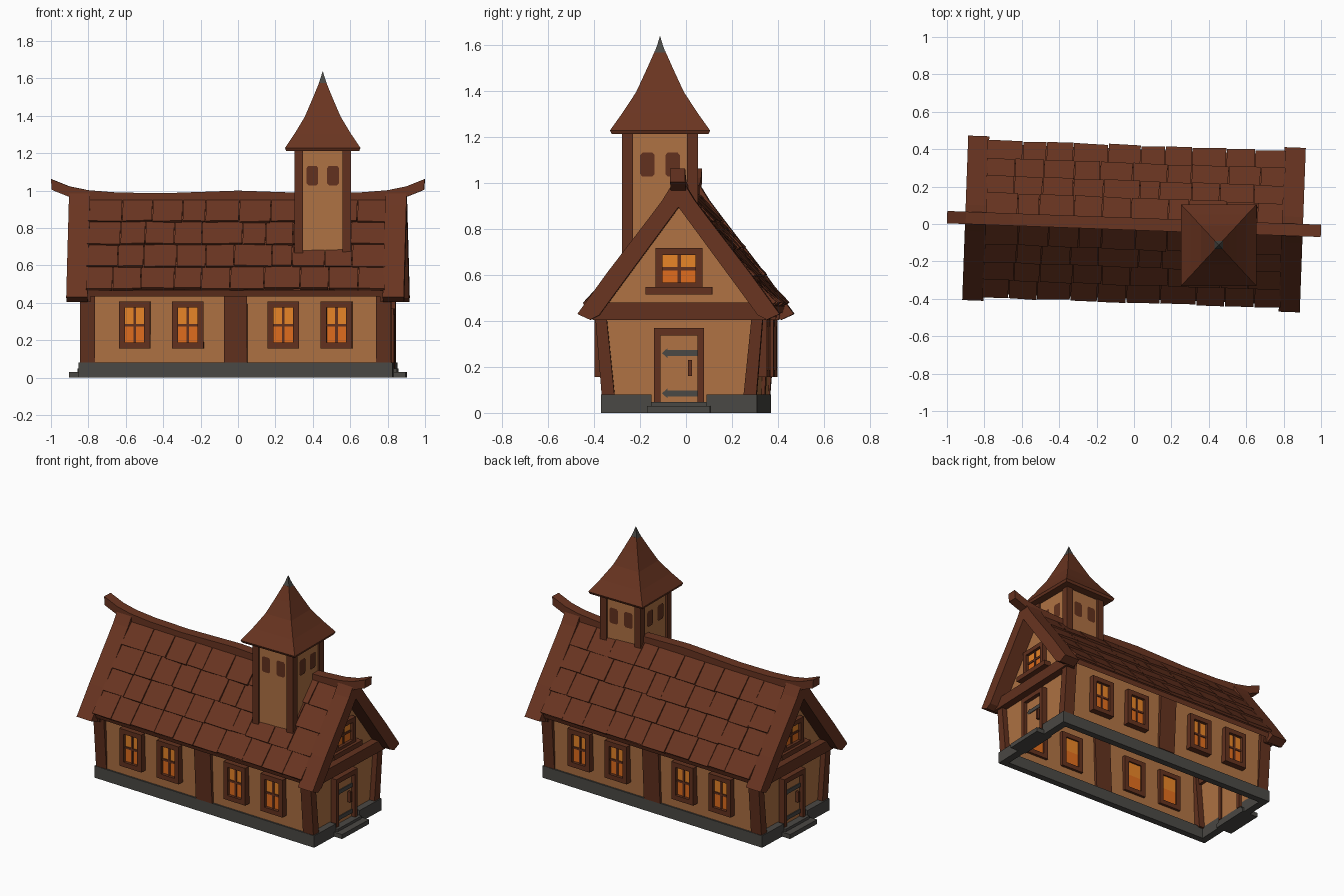
import bpy, bmesh, math, random
from mathutils import Matrix, Vector

if "Cube" in bpy.data.objects:
    bpy.data.objects.remove(bpy.data.objects["Cube"])

random.seed(4)
COLOURS = {
    "plaster": (0.43, 0.168, 0.056), "timber": (0.122, 0.031, 0.013),
    "roof_brown": (0.142, 0.035, 0.015), "stone": (0.068, 0.065, 0.058),
    "amber_glass": (0.80, 0.23, 0.020), "orange_glass": (0.74, 0.15, 0.012),
}
MATS = {}
for n, c in COLOURS.items():
    MATS[n] = bpy.data.materials.new(n)
    MATS[n].diffuse_color = (*c, 1)

I = Matrix.Identity(4)
TURN = Matrix.Rotation(math.radians(-2.1), 4, 'Z')   # the house sits slightly askew
HALF = Matrix.Rotation(math.pi, 4, 'Z')
ENDS = (I, HALF)                                     # repeat on the opposite side
parts = {}


def add(name, mat, verts, faces, M=I, turn=True):
    bm, _ = parts.setdefault(name, (bmesh.new(), mat))
    T = (TURN if turn else I) @ M
    vs = [bm.verts.new(T @ Vector(v)) for v in verts]
    for f in faces:
        bm.faces.new([vs[i] for i in f])


HEX = [(0, 1, 2, 3), (4, 5, 6, 7), (0, 1, 5, 4), (1, 2, 6, 5), (2, 3, 7, 6), (3, 0, 4, 7)]


def box(name, mat, x, y, z, M=I, turn=True):
    v = [(a, b, c) for c in z for a, b in ((x[0], y[0]), (x[1], y[0]), (x[1], y[1]), (x[0], y[1]))]
    add(name, mat, v, HEX, M, turn)


def prism(name, mat, poly, a, b, M=I, axis='X'):
    """Extrude a closed (y,z) profile along x, or an (x,z) one along y."""
    n = len(poly)
    put = (lambda t, p: (t, p[0], p[1])) if axis == 'X' else (lambda t, p: (p[0], t, p[1]))
    v = [put(t, p) for t in (a, b) for p in poly]
    f = [tuple(range(n)), tuple(range(n, 2 * n))]
    f += [(i, (i + 1) % n, n + (i + 1) % n, n + i) for i in range(n)]
    add(name, mat, v, f, M)


def plane(origin, u, v):
    """Frame whose local axes are right, up and outward on a wall."""
    u, v = Vector(u).normalized(), Vector(v).normalized()
    return Matrix.Translation(origin) @ Matrix((u, v, u.cross(v))).transposed().to_4x4()


def window(M, w, h, t):
    """Timber frame, cross bars and two-tone glass; w and h are half sizes."""
    F = "window_frames"
    for s in (-1, 1):
        box(F, "timber", sorted((s * w, s * (w - t))), (-h, h), (-0.03, 0.03), M)
        box(F, "timber", (-w + t, w - t), sorted((s * h, s * (h - t))), (-0.03, 0.03), M)
    box(F, "timber", (-0.007, 0.007), (-h + t, h - t), (0.008, 0.016), M)
    box(F, "timber", (-w + t, w - t), (-0.007, 0.007), (0.008, 0.016), M)
    box("upper_glass", "amber_glass", (-w + t, w - t), (0, h - t), (-0.02, 0.01), M)
    box("lower_glass", "orange_glass", (-w + t, w - t), (-h + t, 0), (-0.02, 0.01), M)


# plaster shell: long walls and gable ends, open below
WX = 0.795
prof = [(-0.328, 0.03), (-0.345, 0.50), (0, 0.93), (0.345, 0.50), (0.328, 0.03)]
v = [(x, y, z) for x in (-WX, WX) for y, z in prof]
add("walls", "plaster", v, [(0, 1, 2, 3, 4), (5, 6, 7, 8, 9), (0, 1, 6, 5), (3, 4, 9, 8)])

for M in ENDS:
    # stone footing ring with a gap at each door
    box("stone_footing", "stone", (-0.84, 0.84), (-0.34, -0.295), (0, 0.08), M)
    for s in (-1, 1):
        box("stone_footing", "stone", (0.79, 0.84), sorted((s * 0.12, s * 0.295)), (0, 0.08), M)
    box("door_step", "stone", (0.78, 0.90), (-0.137, 0.137), (0, 0.03), M)
    box("door_sill", "stone", (0.78, 0.855), (-0.12, 0.12), (0.03, 0.048), M)

    # timber posts on the long wall
    corner = [(-0.28, 0.07), (-0.336, 0.07), (-0.368, 0.46), (-0.32, 0.46)]
    prism("corner_posts", "timber", corner, 0.752, 0.832, M)
    prism("corner_posts", "timber", corner, -0.832, -0.752, M)
    mid = [(-0.31, 0.08), (-0.345, 0.08), (-0.367, 0.48), (-0.33, 0.48)]
    prism("middle_post", "timber", mid, -0.062, 0.062, M)

    # long wall windows
    for x in (-0.54, -0.255, 0.255, 0.54):
        window(M @ plane((x, -0.345, 0.281), (1, 0, 0), (0, 0, 1)), 0.084, 0.126, 0.032)

    # gable beam, window and sill
    prism("gable_beam", "timber", [(-0.375, 0.405), (0.375, 0.405), (0.385, 0.445), (0.35, 0.48),
                                   (-0.35, 0.48), (-0.385, 0.445)], 0.775, 0.845, M)
    E = M @ plane((WX, 0, 0), (0, 1, 0), (0, 0, 1))
    window(E @ Matrix.Translation((0, 0.627, 0)), 0.102, 0.09, 0.03)
    box("gable_sill", "timber", (-0.145, 0.145), (0.515, 0.548), (-0.01, 0.05), E)

    # door, its frame, strap hinges and handle
    box("door", "plaster", (-0.085, 0.085), (0.04, 0.34), (-0.012, 0.014), E)
    for s in (-1, 1):
        box("door_frame", "timber", sorted((s * 0.108, s * 0.081)), (0.045, 0.37), (-0.02, 0.04), E)
    box("door_frame", "timber", (-0.081, 0.081), (0.337, 0.37), (-0.02, 0.04), E)
    for z in (0.085, 0.26):
        box("door_hinges", "stone", (-0.05, 0.081), (z - 0.013, z + 0.013), (0.012, 0.02), E)
        add("door_hinges", "stone", [(-0.05, z - 0.022, 0.02), (-0.05, z + 0.022, 0.02), (-0.075, z, 0.02)],
            [(0, 1, 2)], E)
    box("door_handle", "timber", (0.04, 0.056), (0.16, 0.23), (0.012, 0.035), E)

    # thick rake board following the gable
    outer = [(0.44, 0.43), (0.31, 0.61), (0.13, 0.845), (0.07, 0.925), (0.03, 0.99)]
    inner = [(0, 0.895), (0.28, 0.515), (0.345, 0.425), (0.385, 0.405)]
    loop = outer + [(-y, z) for y, z in reversed(outer)]
    loop += [(-y, z) for y, z in reversed(inner)] + inner[1:]
    prism("rake_boards", "roof_brown", loop, 0.79, 0.903, M)

# roof underlay
prism("roof_underlay", "roof_brown", [(0.40, 0.465), (0, 0.975), (-0.40, 0.465),
      (-0.39, 0.435), (0, 0.935), (0.39, 0.435)], -0.80, 0.80)

# rows of overlapping uneven shingles on each slope
up = Vector((0, 0.39, 0.495)).normalized()
ROWS, COLS, STEP = 4, 10, 0.152
for M in ENDS:
    S = M @ plane((0, -0.405, 0.467), (1, 0, 0), up)
    for r in range(ROWS):
        cuts = [-0.80] + [-0.80 + 1.6 * (c + random.uniform(-0.2, 0.2)) / COLS
                          for c in range(1, COLS)] + [0.80]
        for a, b in zip(cuts, cuts[1:]):
            lo = r * STEP + random.uniform(-0.004, 0.004)
            hi = min((r + 1) * STEP + 0.02, 0.615)
            h0, h1 = random.uniform(0.016, 0.024), random.uniform(0.016, 0.024)
            a, b = a + 0.002, b - 0.002
            add("roof_shingles", "roof_brown",
                [(a, lo, 0.002), (b, lo + random.uniform(-0.004, 0.004), 0.002), (b, hi, 0), (a, hi, 0),
                 (a, lo, h0), (b, lo, h1), (b, hi, 0.006), (a, hi, 0.006)], HEX, S)

# sagging ridge beam with upturned ends
half = [(0, 1.0), (0.4, 0.986), (0.65, 0.99), (0.8, 1.002), (0.9, 1.022), (1.0, 1.062)]
top = [(-x, z) for x, z in reversed(half[1:])] + half
low = [(x * 0.995, z - 0.058) for x, z in reversed(top)]
prism("ridge_beam", "roof_brown", top + low, -0.033, 0.033, I, 'Y')

# bell tower: plaster body, corner posts and louvre plates
CX, CY, HX, HY = 0.453, -0.113, 0.152, 0.165
v = [(CX + sx * (HX - 0.012), CY + sy * (HY - 0.012), z)
     for z in (0, 1.225) for sx, sy in ((-1, -1), (1, -1), (1, 1), (-1, 1))]
for i in range(4):
    v[i] = (v[i][0], v[i][1], 0.655 if i < 2 else 0.85)
add("tower_body", "plaster", v, HEX, I, False)
for sx in (-1, 1):
    for sy in (-1, 1):
        box("tower_posts", "timber", sorted((CX + sx * HX, CX + sx * (HX - 0.047))),
            sorted((CY + sy * HY, CY + sy * (HY - 0.047))), (0.655 if sy < 0 else 0.85, 1.225), I, False)
for k in range(4):
    d = (HY, HX)[k % 2] - 0.012
    P = Matrix.Translation((CX, CY, 1.08)) @ Matrix.Rotation(k * math.pi / 2, 4, 'Z') \
        @ plane((0, -d, 0), (1, 0, 0), (0, 0, 1))
    for s in (-1, 1):
        pts = [(s * 0.055 + 0.031 * a, 0.052 * b, 0.005) for a, b in
               ((-0.7, -1), (0.7, -1), (1, -0.8), (1, 0.8), (0.7, 1), (-0.7, 1), (-1, 0.8), (-1, -0.8))]
        add("tower_louvres", "timber", pts, [tuple(range(8))], P, False)


def spire(name, mat, rings):
    """Stack of square rings closed top and bottom."""
    v = [(CX + sx * a, CY + sy * b, z) for a, b, z in rings
         for sx, sy in ((-1, -1), (1, -1), (1, 1), (-1, 1))]
    n = len(rings)
    f = [(0, 1, 2, 3), tuple(range(4 * n - 4, 4 * n))]
    f += [(4 * r + i, 4 * r + (i + 1) % 4, 4 * r + 4 + (i + 1) % 4, 4 * r + 4 + i)
          for r in range(n - 1) for i in range(4)]
    add(name, mat, v, f, I, False)


# flared spire and its metal tip
spire("spire_roof", "roof_brown", [(0.195, 0.21, 1.212), (0.202, 0.218, 1.228), (0.15, 0.163, 1.305),
                                   (0.096, 0.104, 1.395), (0.055, 0.06, 1.49), (0.02, 0.022, 1.575)])
spire("spire_tip", "stone", [(0.023, 0.024, 1.568), (0.012, 0.012, 1.60), (0.001, 0.001, 1.637)])

# turn the collected parts into objects
for name, (bm, mat) in parts.items():
    bmesh.ops.recalc_face_normals(bm, faces=bm.faces)
    me = bpy.data.meshes.new(name)
    bm.to_mesh(me)
    bm.free()
    me.materials.append(MATS[mat])
    bpy.context.collection.objects.link(bpy.data.objects.new(name, me))

for m in bpy.data.materials:
    if m.users and not m.is_grease_pencil:
        m.use_nodes = True
        m.node_tree.nodes["Principled BSDF"].inputs["Base Color"].default_value = m.diffuse_color
